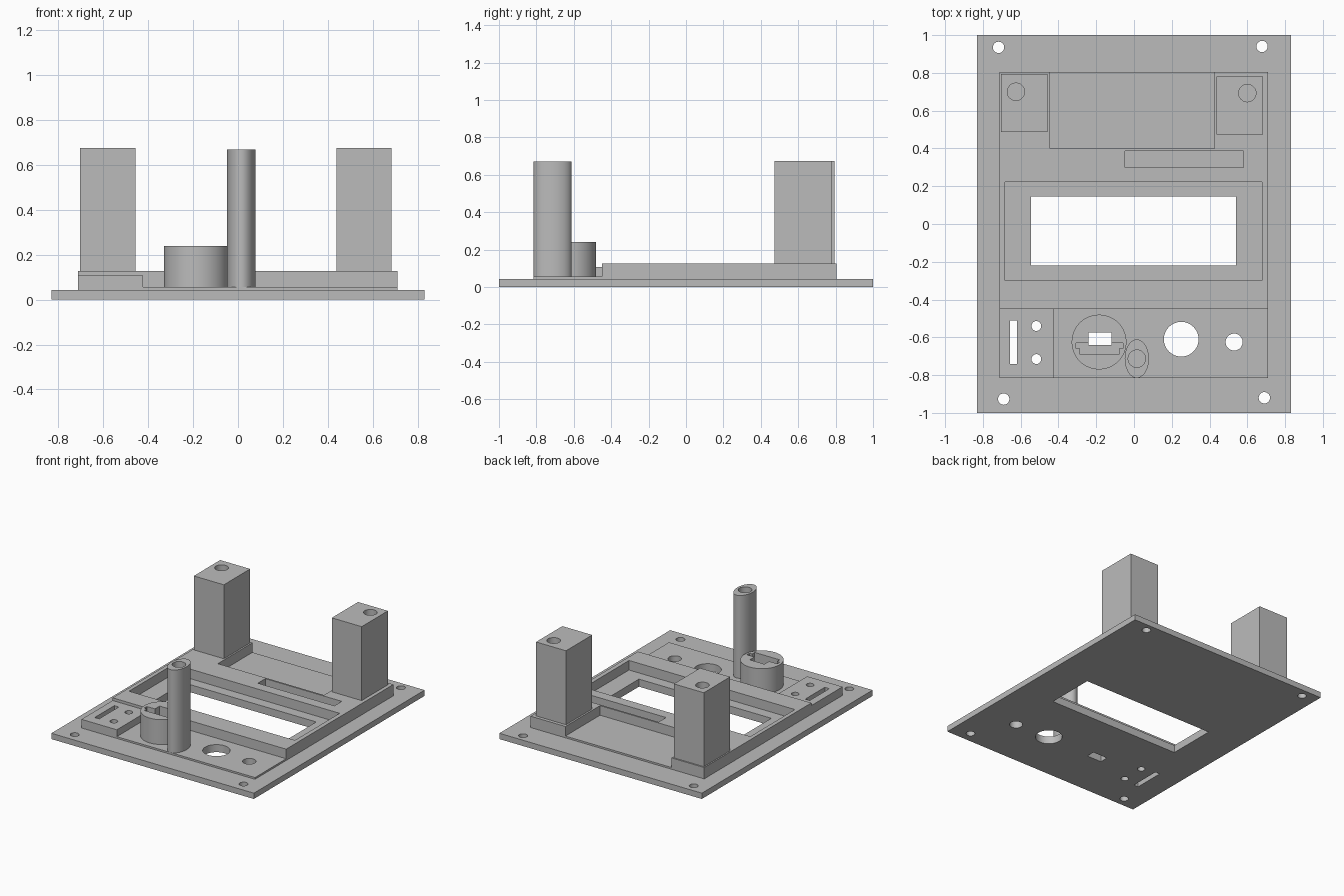
import bpy, bmesh, math

if "Cube" in bpy.data.objects:
    bpy.data.objects.remove(bpy.data.objects["Cube"], do_unlink=True)

GREY = (0.5, 0.5, 0.5, 1.0)
grey = bpy.data.materials.new("plain grey")
grey.use_nodes = True
grey.diffuse_color = GREY
grey.node_tree.nodes["Principled BSDF"].inputs["Base Color"].default_value = GREY

# Layer heights
PLATE, PANEL, DECK, BLOCK = 0.043, 0.056, 0.127, 0.107
CUP, PILLAR, TOWER = 0.24, 0.67, 0.675
BELOW, ABOVE = -0.1, 1.0


def rect(x0, x1, y0, y1):
    return [(x0, y0), (x1, y0), (x1, y1), (x0, y1)]


def oval(x, y, rx, ry=None, n=48):
    ry = ry or rx
    return [(x + rx * math.cos(2 * math.pi * i / n),
             y + ry * math.sin(2 * math.pi * i / n)) for i in range(n)]


def prism(name, outline, z0, z1):
    """Extrude a flat outline upward into a solid."""
    bm = bmesh.new()
    face = bm.faces.new([bm.verts.new((x, y, z0)) for x, y in outline])
    top = bmesh.ops.extrude_face_region(bm, geom=[face])["geom"]
    bmesh.ops.translate(bm, vec=(0, 0, z1 - z0),
                        verts=[v for v in top if isinstance(v, bmesh.types.BMVert)])
    bmesh.ops.recalc_face_normals(bm, faces=bm.faces[:])
    mesh = bpy.data.meshes.new(name)
    bm.to_mesh(mesh)
    bm.free()
    mesh.materials.append(grey)
    obj = bpy.data.objects.new(name, mesh)
    bpy.context.scene.collection.objects.link(obj)
    return obj


def part(name, outline, z0, z1, cuts=(), floor=BELOW):
    """Make a solid and cut each outline out of it, down to the floor."""
    obj = prism(name, outline, z0, z1)
    cutters = []
    for cut in cuts:
        cutter = prism("cutter", cut, floor, ABOVE)
        cutter.hide_render = True
        mod = obj.modifiers.new("cut", "BOOLEAN")
        mod.operation, mod.solver, mod.object = "DIFFERENCE", "EXACT", cutter
        cutters.append(cutter)
    if cutters:
        bpy.context.view_layer.update()
        graph = bpy.context.evaluated_depsgraph_get()
        mesh = bpy.data.meshes.new_from_object(obj.evaluated_get(graph))
        obj.modifiers.clear()
        obj.data = mesh
        mesh.name = name
        for cutter in cutters:
            bpy.data.objects.remove(cutter, do_unlink=True)
    obj.data.shade_smooth()
    obj.data.set_sharp_from_angle(angle=math.radians(30))
    return obj


# Openings that pass through several layers
window = rect(-0.545, 0.54, -0.22, 0.145)
knob_hole = oval(0.25, -0.61, 0.092)
button_hole = oval(0.53, -0.625, 0.045)
switch_slot = rect(-0.657, -0.62, -0.74, -0.51)
switch_screws = [oval(-0.517, y, 0.026) for y in (-0.54, -0.715)]
port_hole = rect(-0.24, -0.12, -0.64, -0.575)
through = [window, knob_hole, button_hole, switch_slot, port_hole] + switch_screws
corner_holes = [oval(x, y, 0.03) for x, y in
                ((-0.717, 0.935), (0.678, 0.94), (-0.69, -0.927), (0.69, -0.92))]

# Base plate and thin raised panel
part("base_plate", rect(-0.83, 0.83, -1, 1), 0, PLATE, through + corner_holes)
part("raised_panel", rect(-0.713, 0.71, -0.815, 0.805), PLATE, PANEL, through)

# Deck with a notch open to the back, a display recess and a slot
deck_outline = [(-0.713, -0.45), (0.71, -0.45), (0.71, 0.805), (0.425, 0.805),
                (0.425, 0.4), (-0.445, 0.4), (-0.445, 0.805), (-0.713, 0.805)]
part("deck", deck_outline, PANEL, DECK,
     [rect(-0.683, 0.677, -0.3, 0.223), rect(-0.047, 0.58, 0.3, 0.387)])

# Rear towers with screw holes
part("right_tower", rect(-0.703, -0.457, 0.487, 0.795), DECK, TOWER,
     [oval(-0.625, 0.7, 0.046)], floor=0.3)
part("left_tower", rect(0.438, 0.683, 0.473, 0.78), DECK, TOWER,
     [oval(0.6, 0.693, 0.046)], floor=0.3)

# Switch block at the front corner
part("switch_block", rect(-0.713, -0.423, -0.815, -0.45), PANEL, BLOCK,
     [switch_slot] + switch_screws)

# Round port housing with a stepped pocket
pocket = [(-0.307, -0.63), (-0.307, -0.66), (-0.285, -0.66), (-0.285, -0.69),
          (-0.08, -0.69), (-0.08, -0.66), (-0.058, -0.66), (-0.058, -0.63)]
part("port_housing", oval(-0.185, -0.625, 0.145, n=64), PANEL, CUP, [pocket, port_hole])

# Oval pillar with a screw hole
part("front_pillar", oval(0.015, -0.713, 0.064, 0.102), PANEL, PILLAR,
     [oval(0.015, -0.713, 0.046)], floor=0.3)
